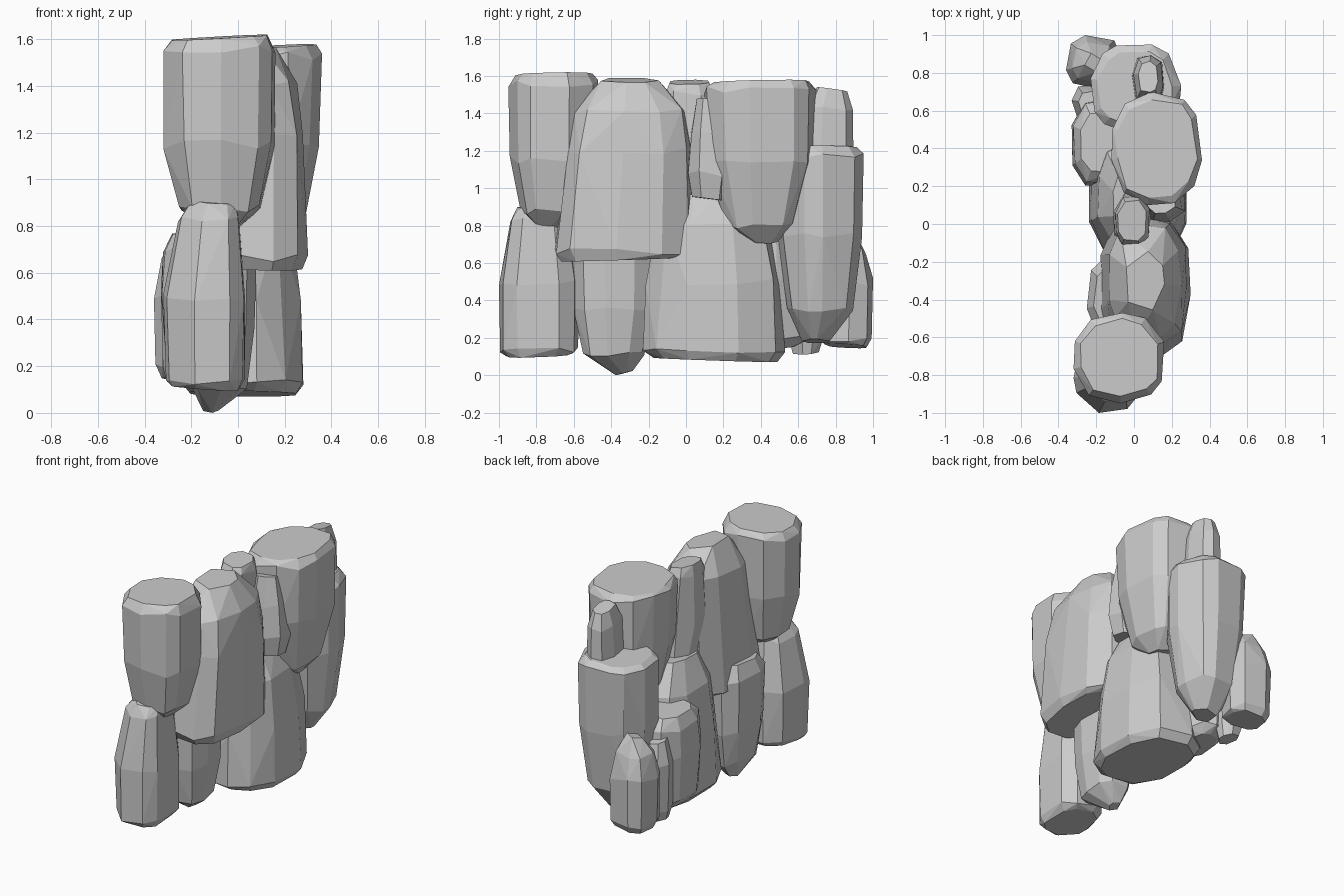
import bpy, bmesh, math, random

if "Cube" in bpy.data.objects:
    bpy.data.objects.remove(bpy.data.objects["Cube"])

random.seed(11)


def rock(name, box, levels, sides=10, power=.85):
    """Faceted boulder: hull of stacked rings. levels = (z, scale, dx, dy) inside box x0,x1,y0,y1.
    A lower power gives a squarer outline."""
    x0, x1, y0, y1 = box
    cx, cy, rx, ry = (x0 + x1) / 2, (y0 + y1) / 2, (x1 - x0) / 2, (y1 - y0) / 2
    # irregular outline, fitted to the box
    turn = random.random()
    outline = []
    for i in range(sides):
        a = 2 * math.pi * (i + turn + random.uniform(-.25, .25)) / sides
        c, s = math.cos(a), math.sin(a)
        outline.append((math.copysign(abs(c) ** power, c), math.copysign(abs(s) ** power, s)))
    us, vs = [p[0] for p in outline], [p[1] for p in outline]
    fit = lambda t, lo, hi: 2 * (t - lo) / (hi - lo) - 1
    outline = [(fit(u, min(us), max(us)), fit(v, min(vs), max(vs))) for u, v in outline]

    bm = bmesh.new()
    for n, lv in enumerate(levels):
        z, s, dx, dy = (tuple(lv) + (0, 0))[:4]
        inward = 1 if n == 0 else -1 if n == len(levels) - 1 else 0
        ring = outline[::2] if s < .5 else outline
        heading = random.uniform(0, 2 * math.pi)
        for u, v in ring:
            k = s * (1 if s > .98 else random.uniform(.95, 1.03))
            if inward:  # end caps slope gently
                dz = inward * .012 * (1 + u * math.cos(heading) + v * math.sin(heading))
            else:
                dz = random.uniform(-.02, .02)
            bm.verts.new((cx + dx + u * rx * k, cy + dy + v * ry * k, max(z + dz, 0)))
    bmesh.ops.convex_hull(bm, input=bm.verts[:])
    loose = [v for v in bm.verts if not v.link_faces]
    bmesh.ops.delete(bm, geom=loose, context='VERTS')
    bmesh.ops.dissolve_limit(bm, angle_limit=math.radians(4), verts=bm.verts[:], edges=bm.edges[:])
    bmesh.ops.recalc_face_normals(bm, faces=bm.faces[:])
    mesh = bpy.data.meshes.new(name)
    bm.to_mesh(mesh)
    bm.free()
    obj = bpy.data.objects.new(name, mesh)
    bpy.context.collection.objects.link(obj)


# Upper course
rock("upper_front_rock", (-.32, .16, -.95, -.47),
     [(.76, .25), (.87, .73), (1.15, .98), (1.56, 1), (1.62, .87)])
rock("upper_side_rock", (-.18, .30, -.70, .04),
     [(.61, .9), (.66, 1), (1.2, .91, .01, .03), (1.42, .8, 0, .035), (1.59, .42, 0, .03)], 11, .65)
rock("upper_rear_rock", (-.12, .36, .10, .70),
     [(.705, .3), (.80, .66), (1.15, .97), (1.53, 1), (1.58, .9)], 11)
rock("upper_gap_rock", (-.11, .09, -.13, .16),
     [(.9, .9, .02, .05), (1.2, 1), (1.5, .9), (1.58, .75)], 8)
rock("side_gap_rock", (0, .27, .01, .24),
     [(.93, .8), (1.08, 1), (1.3, .85), (1.48, .6)], 8)
rock("rear_cap_rock", (-.01, .16, .62, .895),
     [(.95, .85), (1.2, 1), (1.42, .92, 0, .01), (1.54, .6, 0, .02)], 8, .65)

# Tall rear column
rock("rear_column_rock", (-.23, .25, .48, .95),
     [(.17, .32, 0, -.02), (.36, .76), (.75, .98), (1.17, 1), (1.23, .84)], 11)

# Lower course
rock("lower_front_rock", (-.32, .03, -1, -.57),
     [(.095, .82), (.14, .97), (.5, 1), (.82, .74, .02), (.92, .55, .04)], 9)
rock("lower_tip_rock", (-.25, .08, -.61, -.17),
     [(0, .2, -.03, .06), (.12, .75), (.35, .97), (.7, 1), (.80, .78)], 9)
rock("lower_centre_rock", (-.24, .28, -.23, .53),
     [(.07, .87), (.13, 1), (.5, .95), (.8, .8), (.99, .5, 0, -.04)], 10)

# Small rocks at the back left
rock("left_rock", (-.33, 0, .20, .67),
     [(.13, .6), (.2, .9), (.5, 1), (.7, .95), (.79, .7)], 9)
rock("rear_corner_rock", (-.36, -.06, .71, 1),
     [(.145, .78), (.19, .97), (.5, 1), (.66, .76), (.77, .35)], 8)
rock("left_gap_rock", (-.33, -.15, .54, .74),
     [(.11, .7), (.2, .95), (.5, 1), (.67, .6)], 7)
